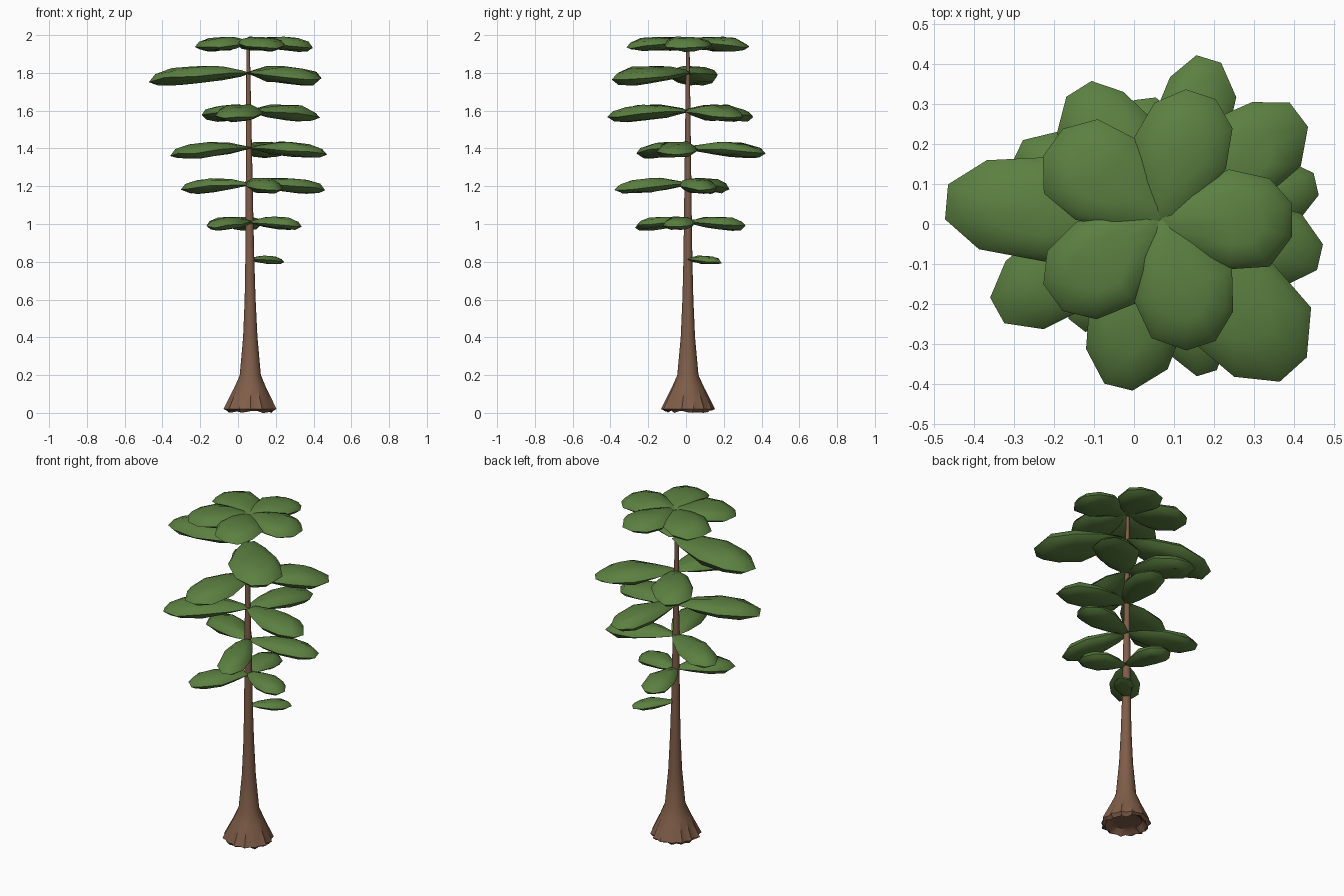
import bpy, bmesh, math, random
from mathutils import Matrix, Vector

if "Cube" in bpy.data.objects:
    bpy.data.objects.remove(bpy.data.objects["Cube"])

random.seed(4)
CX, CY = 0.065, 0.01          # trunk position


def material(name, rgb):
    m = bpy.data.materials.new(name)
    m.diffuse_color = (*rgb, 1)
    m.use_nodes = True
    m.node_tree.nodes["Principled BSDF"].inputs["Base Color"].default_value = m.diffuse_color
    return m


GREEN = material("leaf_green", (0.105, 0.215, 0.052))
BROWN = material("bark_brown", (0.215, 0.11, 0.065))


def finish(bm, name, mat, angle):
    bmesh.ops.recalc_face_normals(bm, faces=bm.faces)
    me = bpy.data.meshes.new(name)
    bm.to_mesh(me)
    bm.free()
    me.materials.append(mat)
    ob = bpy.data.objects.new(name, me)
    bpy.context.collection.objects.link(ob)
    bpy.ops.object.select_all(action='DESELECT')
    ob.select_set(True)
    bpy.context.view_layer.objects.active = ob
    bpy.ops.object.shade_smooth_by_angle(angle=math.radians(angle))
    return ob


# Trunk: tapered rings, the lowest ones fluted into roots
def trunk():
    sides = 28
    # height, radius, flute depth
    rings = [(0.035, 0.085, 0.0), (0.0, 0.115, 0.012), (0.022, 0.133, 0.014),
             (0.07, 0.112, 0.009), (0.13, 0.085, 0.004), (0.2, 0.056, 0),
             (0.4, 0.038, 0), (0.6, 0.029, 0), (0.8, 0.024, 0), (1.0, 0.021, 0),
             (1.4, 0.016, 0), (1.95, 0.009, 0)]
    bm = bmesh.new()
    loops = []
    lobe = [random.uniform(-1, 1) for _ in range(sides)]
    for z, r, flute in rings:
        lean = -0.012 * max(z - 0.5, 0) / 1.5
        loop = []
        for i in range(sides):
            a = math.tau * i / sides
            rr = r + flute * (0.45 * lobe[i] + (0.5 if i % 2 else -0.5))
            zz = z + (0.008 * (1 + lobe[i]) if z < 0.01 else 0)
            loop.append(bm.verts.new((CX + lean + rr * math.cos(a), CY + rr * math.sin(a), zz)))
        loops.append(loop)
    for lo, hi in zip(loops, loops[1:]):
        for i in range(sides):
            j = (i + 1) % sides
            bm.faces.new((lo[i], lo[j], hi[j], hi[i]))
    bm.faces.new(loops[0][::-1])
    bm.faces.new(loops[-1])
    # settle the lowest root tip on the ground
    low = min(v.co.z for v in bm.verts)
    for v in bm.verts:
        if v.co.z < 0.03:
            v.co.z -= low
    finish(bm, "trunk", BROWN, 40)


# Foliage pad: flattened low-poly blob reaching out from the trunk
# outline as fractions of reach and half width, from tip round to base
OUTLINE = [(1.0, 0.32), (0.83, 0.86), (0.52, 1.0), (0.2, 0.6), (0.0, 0.2)]
OUTLINE += [(x, -y) for x, y in reversed(OUTLINE)]
# inset scale and height fraction of each ring
LAYERS = [(0.5, -0.85), (0.82, -0.62), (1.0, -0.1), (0.86, 0.55), (0.5, 0.92)]


def pad(name, z, angle, reach, half_width, thick):
    bm = bmesh.new()
    jit = [random.uniform(-0.08, 0.08) for _ in OUTLINE]
    mid = 0.55

    def place(x, y, h):
        # outer end droops slightly, inner end is thinner
        slim = 0.45 + 0.55 * min(1, max(0, x) / 0.45)
        droop = -0.07 * reach * (x * x - 0.25)
        return bm.verts.new((x * reach, y * half_width, h * thick * slim + droop))

    loops = []
    for s, h in LAYERS:
        loop = []
        for (x, y), j in zip(OUTLINE, jit):
            hj = h + random.uniform(-0.16, 0.16)
            loop.append(place(mid + (x - mid) * s, y * s * (1 + j), hj))
        loops.append(loop)
    n = len(OUTLINE)
    for lo, hi in zip(loops, loops[1:]):
        for i in range(n):
            j = (i + 1) % n
            bm.faces.new((lo[i], lo[j], hi[j], hi[i]))
    for loop, h in ((loops[0], -0.95), (loops[-1], 1.0)):
        c = place(mid, 0, h)
        for i in range(n):
            bm.faces.new((loop[i], loop[(i + 1) % n], c))
    bm.transform(Matrix.Translation(Vector((CX, CY, z)))
                 @ Matrix.Rotation(math.radians(angle), 4, 'Z'))
    finish(bm, name, GREEN, 50)


# Tiers from top to bottom: height, half thickness, (angle, reach, half width)
TIERS = [
    (1.955, 0.036, [(72 * i, 0.33, 0.127) for i in range(5)]),
    (1.79, 0.047, [(175, 0.535, 0.138), (-48, 0.5, 0.145)]),
    (1.59, 0.042, [(37, 0.435, 0.122), (122, 0.385, 0.115), (-104, 0.43, 0.12)]),
    (1.395, 0.04, [(209, 0.465, 0.112), (-13, 0.41, 0.108), (73, 0.42, 0.1)]),
    (1.205, 0.038, [(154, 0.395, 0.095), (13, 0.4, 0.095), (-73, 0.4, 0.085)]),
    (1.005, 0.034, [(97, 0.305, 0.085), (232, 0.335, 0.085), (-15, 0.275, 0.08)]),
    (0.81, 0.022, [(45, 0.235, 0.055)]),
]

trunk()
for t, (z, thick, pads) in enumerate(TIERS, 1):
    for p, (angle, reach, width) in enumerate(pads, 1):
        pad(f"foliage_tier_{t}_pad_{p}", z, angle, reach, width, thick)
